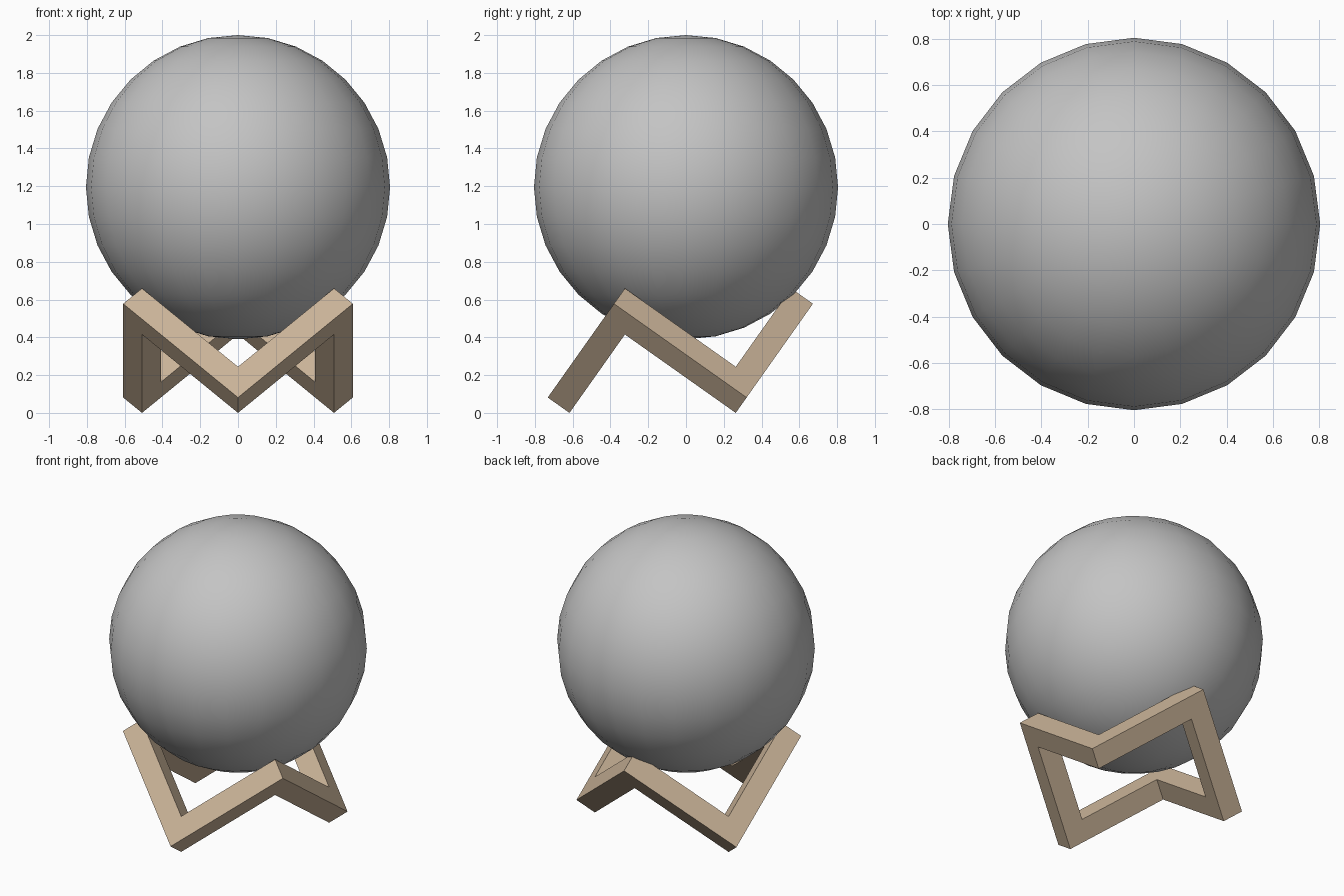
import bpy, bmesh, math

if "Cube" in bpy.data.objects:
    bpy.data.objects.remove(bpy.data.objects["Cube"])


def material(name, rgb):
    m = bpy.data.materials.new(name)
    m.diffuse_color = (*rgb, 1)
    m.use_nodes = True
    m.node_tree.nodes["Principled BSDF"].inputs["Base Color"].default_value = m.diffuse_color
    return m


grey = material("grey globe", (0.55, 0.55, 0.55))
wood = material("light wood", (0.60, 0.46, 0.32))

# Globe: low segment count, smooth shaded
bpy.ops.mesh.primitive_uv_sphere_add(segments=24, ring_count=16, radius=0.805,
                                     location=(0, 0, 1.195))
globe = bpy.context.object
globe.name = "globe"
globe.data.materials.append(grey)
bpy.ops.object.shade_smooth()

# Stand: six square beams along the zigzag edges of a cube stood on its corner
R = 0.702                    # radius of the outer corners
CENTRE_Y = -0.03
T = 0.141                    # beam thickness
dr, dz = T * math.sqrt(2 / 3), T / math.sqrt(3)
z_low = dz
z_high = z_low + R / math.sqrt(2)

# Mitred joint sections as (radius, z)
low = [(R, z_low), (R - dr, z_low - dz), (R - 2 * dr, z_low + dz), (R - dr, z_low + 2 * dz)]
high = [(R, z_high), (R - dr, z_high - 2 * dz), (R - 2 * dr, z_high - dz), (R - dr, z_high + dz)]

bm = bmesh.new()
rings = []
for i in range(6):
    ang = -math.pi / 2 + i * math.pi / 3
    section = high if i % 2 else low
    rings.append([bm.verts.new((r * math.cos(ang), r * math.sin(ang) + CENTRE_Y, z))
                  for r, z in section])
for i in range(6):
    a, b = rings[i], rings[(i + 1) % 6]
    for j in range(4):
        k = (j + 1) % 4
        bm.faces.new((a[j], a[k], b[k], b[j]))
bmesh.ops.recalc_face_normals(bm, faces=bm.faces)
mesh = bpy.data.meshes.new("zigzag_stand")
bm.to_mesh(mesh)
bm.free()
mesh.materials.append(wood)
stand = bpy.data.objects.new("zigzag_stand", mesh)
bpy.context.collection.objects.link(stand)
